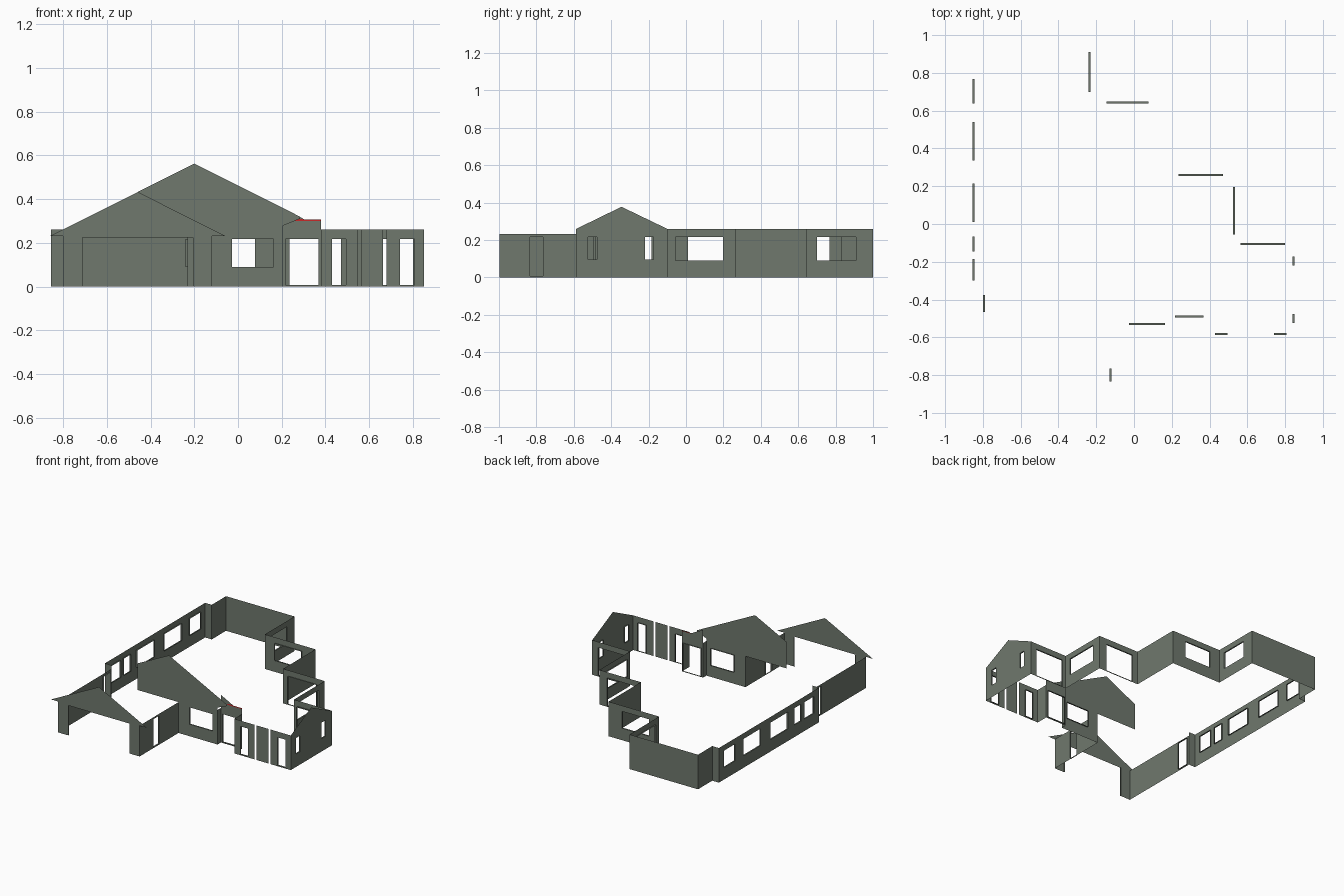
import bpy
from mathutils import Vector
from mathutils.geometry import tessellate_polygon

if "Cube" in bpy.data.objects:
    bpy.data.objects.remove(bpy.data.objects["Cube"])

REVEAL = 0.01   # depth of window and door returns
HIGH, LOW = 0.26, 0.232
HEAD, SILL, STEP = 0.217, 0.09, 0.007


def material(name, color):
    m = bpy.data.materials.new(name)
    m.diffuse_color = color
    m.use_nodes = True
    m.node_tree.nodes["Principled BSDF"].inputs["Base Color"].default_value = m.diffuse_color
    return m


wall_mat = material("green_grey_wall", (0.16, 0.19, 0.155, 1))
red_mat = material("red_trim", (0.6, 0.02, 0.02, 1))


def box(u0, u1, z1, z0=0.0):
    return [(u0, z0), (u1, z0), (u1, z1), (u0, z1)]


def win(u0, u1):
    return box(u0, u1, HEAD, SILL)


def door(u0, u1):
    return box(u0, u1, HEAD, STEP)


def wall(name, axis, at, inward, outline, holes=(), mat=wall_mat):
    """Flat wall along x or y; inward is the sign of the indoor direction."""
    def place(u, z, d=0.0):
        p = at + inward * d
        return Vector((u, p, z)) if axis == 'x' else Vector((p, u, z))

    loops = [outline, *holes]
    flat = [p for loop in loops for p in loop]
    verts = [place(*p) for p in flat]
    out = Vector((0, -inward, 0)) if axis == 'x' else Vector((-inward, 0, 0))
    faces = []
    for t in tessellate_polygon([[Vector((u, z, 0)) for u, z in l] for l in loops]):
        a, b, c = (verts[i] for i in t)
        faces.append(tuple(t) if (b - a).cross(c - a).dot(out) > 0 else tuple(reversed(t)))
    # returns around each opening
    for hole in holes:
        n, k = len(verts), len(hole)
        verts += [place(u, z) for u, z in hole] + [place(u, z, REVEAL) for u, z in hole]
        faces += [(n + i, n + (i + 1) % k, n + k + (i + 1) % k, n + k + i) for i in range(k)]
    me = bpy.data.meshes.new(name)
    me.from_pydata(verts, [], faces)
    me.materials.append(mat)
    ob = bpy.data.objects.new(name, me)
    bpy.context.collection.objects.link(ob)


# Garage: front gable with wide door, and two side walls
wall("garage_gable", 'x', -0.998, 1,
     [(-0.80, 0), (-0.712, 0), (-0.712, 0.225), (-0.205, 0.225), (-0.205, 0), (-0.12, 0),
      (-0.12, LOW), (-0.06, LOW), (-0.457, 0.432), (-0.857, LOW), (-0.80, LOW)])
for u, s in ((-0.712, -1), (-0.205, 1)):
    wall("garage_door_jamb", 'y', u, s, box(-0.998, -0.998 + REVEAL, 0.225))
wall("garage_right_wall", 'y', -0.12, -1, box(-0.998, -0.535, LOW), [door(-0.835, -0.765)])
wall("garage_left_wall", 'y', -0.80, 1, box(-0.998, -0.36, LOW), [door(-0.465, -0.375)])

# Main front gable rising above the garage
wall("main_gable", 'x', -0.535, 1,
     [(-0.12, 0), (0.205, 0), (0.205, 0.278), (0.283, 0.31), (0.283, 0.32), (-0.2, 0.562),
      (-0.46, 0.432), (-0.46, LOW), (-0.12, LOW)],
     [win(-0.027, 0.163)])

# Recessed entry
wall("entry_left_return", 'y', 0.205, 1, box(-0.535, -0.495, HIGH))
wall("entry_wall", 'x', -0.495, 1,
     [(0.205, 0), (0.38, 0), (0.38, 0.303), (0.312, 0.303), (0.205, 0.358)],
     [door(0.217, 0.369)])
wall("entry_red_trim", 'x', -0.498, 1,
     [(0.25, 0.299), (0.38, 0.299), (0.38, 0.306), (0.31, 0.306), (0.275, 0.31)], mat=red_mat)
wall("entry_right_return", 'y', 0.38, 1, box(-0.587, -0.495, HIGH))

# Front wing: three panels split by narrow slits
wall("wing_panel_left", 'x', -0.587, 1, box(0.38, 0.548, HIGH), [door(0.43, 0.495)])
wall("wing_panel_middle", 'x', -0.587, 1, box(0.566, 0.664, HIGH))
wall("wing_panel_right", 'x', -0.587, 1, box(0.68, 0.85, HIGH), [door(0.74, 0.807)])

# Right side gable with two slim windows
wall("right_gable", 'y', 0.85, -1,
     [(-0.587, 0), (-0.1, 0), (-0.1, HIGH), (-0.345, 0.378), (-0.587, HIGH)],
     [box(-0.525, -0.477, HEAD, 0.097), box(-0.22, -0.173, HEAD, 0.097)])

# Stepped back walls, from the right gable to the rear corner
steps = [  # axis, position, from, to, opening
    ('x', -0.1, 0.535, 0.85, door(0.565, 0.80)),
    ('y', 0.535, -0.1, 0.265, win(-0.055, 0.197)),
    ('x', 0.265, 0.19, 0.535, door(0.235, 0.47)),
    ('y', 0.19, 0.265, 0.648, None),
    ('x', 0.648, -0.23, 0.19, win(-0.145, 0.077)),
    ('y', -0.23, 0.648, 1.0, win(0.70, 0.91)),
    ('x', 1.0, -0.80, -0.23, None),
]
for axis, at, a, b, hole in steps:
    wall("back_step_wall", axis, at, -1, box(a, b, HIGH), [hole] if hole else [])

# Left wall with its row of windows and end jogs
wall("left_rear_wall", 'y', -0.80, 1, box(0.83, 1.0, HIGH))
wall("left_rear_jog", 'x', 0.83, -1, box(-0.855, -0.80, HIGH))
wall("left_wall", 'y', -0.855, 1, box(-0.36, 0.83, HIGH),
     [win(0.637, 0.768), win(0.335, 0.54), win(0.01, 0.215), win(-0.145, -0.065),
      win(-0.30, -0.185)])
wall("left_front_jog", 'x', -0.36, 1, box(-0.855, -0.80, HIGH))
